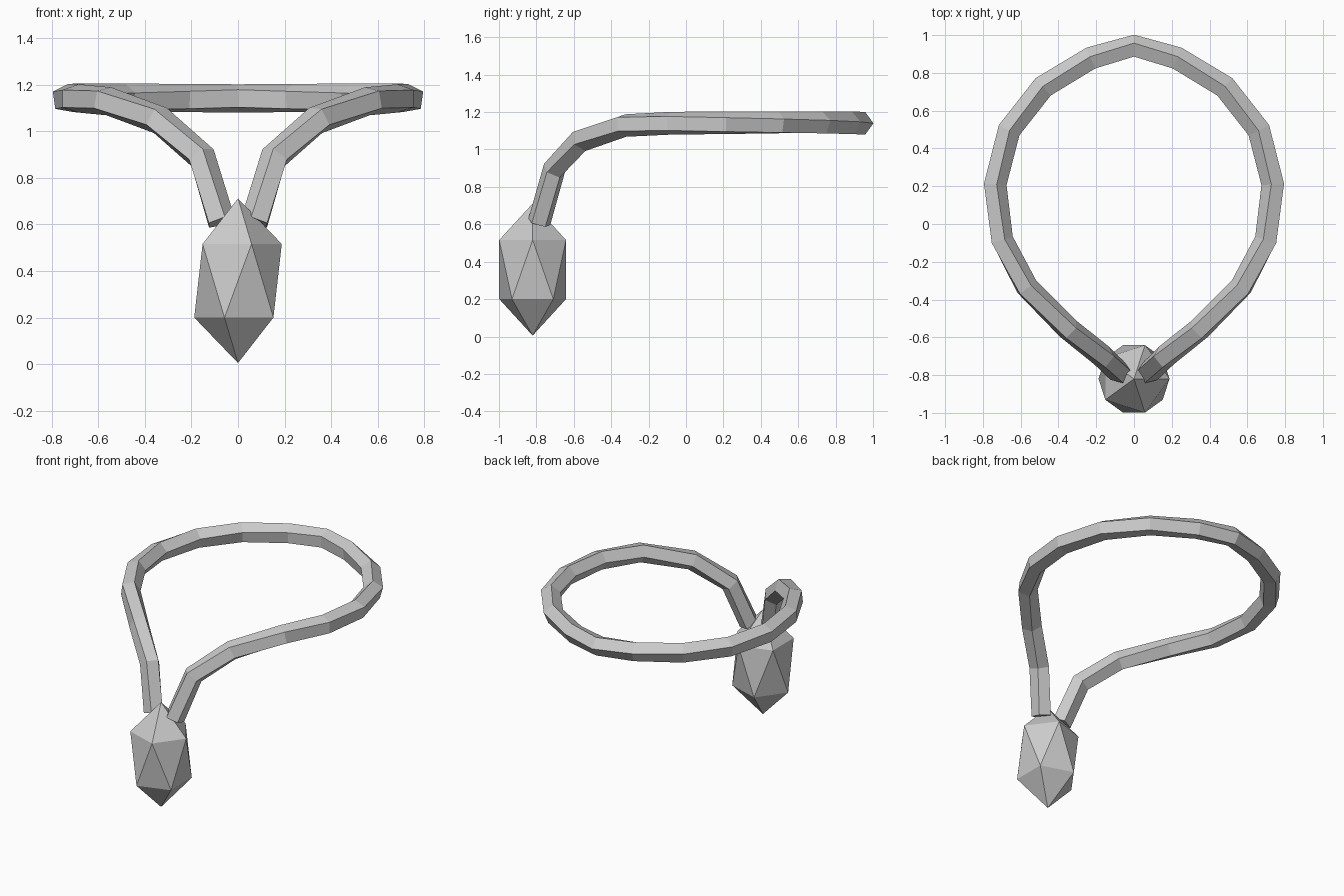
import bpy, bmesh, math
from mathutils import Vector

cube = bpy.data.objects.get("Cube")
if cube:
    bpy.data.objects.remove(cube, do_unlink=True)

grey = bpy.data.materials.new("pale_grey")
grey.use_nodes = True
grey.diffuse_color = (0.6, 0.6, 0.6, 1)
grey.node_tree.nodes["Principled BSDF"].inputs["Base Color"].default_value = (0.6, 0.6, 0.6, 1)


def make_object(name, bm):
    bmesh.ops.recalc_face_normals(bm, faces=bm.faces)
    mesh = bpy.data.meshes.new(name)
    bm.to_mesh(mesh)
    bm.free()
    mesh.materials.append(grey)
    obj = bpy.data.objects.new(name, mesh)
    bpy.context.collection.objects.link(obj)
    return obj


# Faceted pendant: a stretched icosahedron
bm = bmesh.new()
bmesh.ops.create_icosphere(bm, subdivisions=1, radius=1)
bmesh.ops.scale(bm, vec=(0.21, 0.21, 0.353), verts=bm.verts)
bmesh.ops.translate(bm, vec=(0, -0.82, 0.358), verts=bm.verts)
make_object("pendant", bm)

# Centre line of half the cord, from the nape down to the pendant
path = [Vector(p) for p in (
    (0, 0.938, 1.14), (0.227, 0.875, 1.14), (0.48, 0.725, 1.14),
    (0.662, 0.497, 1.14), (0.738, 0.21, 1.14), (0.703, -0.085, 1.14),
    (0.57, -0.335, 1.13), (0.345, -0.56, 1.05), (0.16, -0.705, 0.89),
    (0.075, -0.785, 0.61))]
SIDES, RADIUS = 5, 0.064
TWIST = math.radians(7)

# Five-sided cord with a slow twist
bm = bmesh.new()
rings = []
for i, p in enumerate(path):
    if i == 0:
        tangent = Vector((1, 0, 0))
    else:
        before = (p - path[i - 1]).normalized()
        after = (path[min(i + 1, len(path) - 1)] - p).normalized()
        tangent = (before + after).normalized()
    out = Vector((0, 0, 1)).cross(tangent).normalized()
    up = tangent.cross(out)
    ring = []
    for k in range(SIDES):
        a = i * TWIST + k * math.tau / SIDES
        ring.append(bm.verts.new(p + RADIUS * (math.cos(a) * out + math.sin(a) * up)))
    rings.append(ring)
for r, s in zip(rings, rings[1:]):
    for k in range(SIDES):
        n = (k + 1) % SIDES
        bm.faces.new((r[k], r[n], s[n], s[k]))
bm.faces.new(rings[-1])
cord = make_object("cord", bm)
mirror = cord.modifiers.new("mirror", 'MIRROR')
mirror.use_axis[0] = True
mirror.use_clip = True
